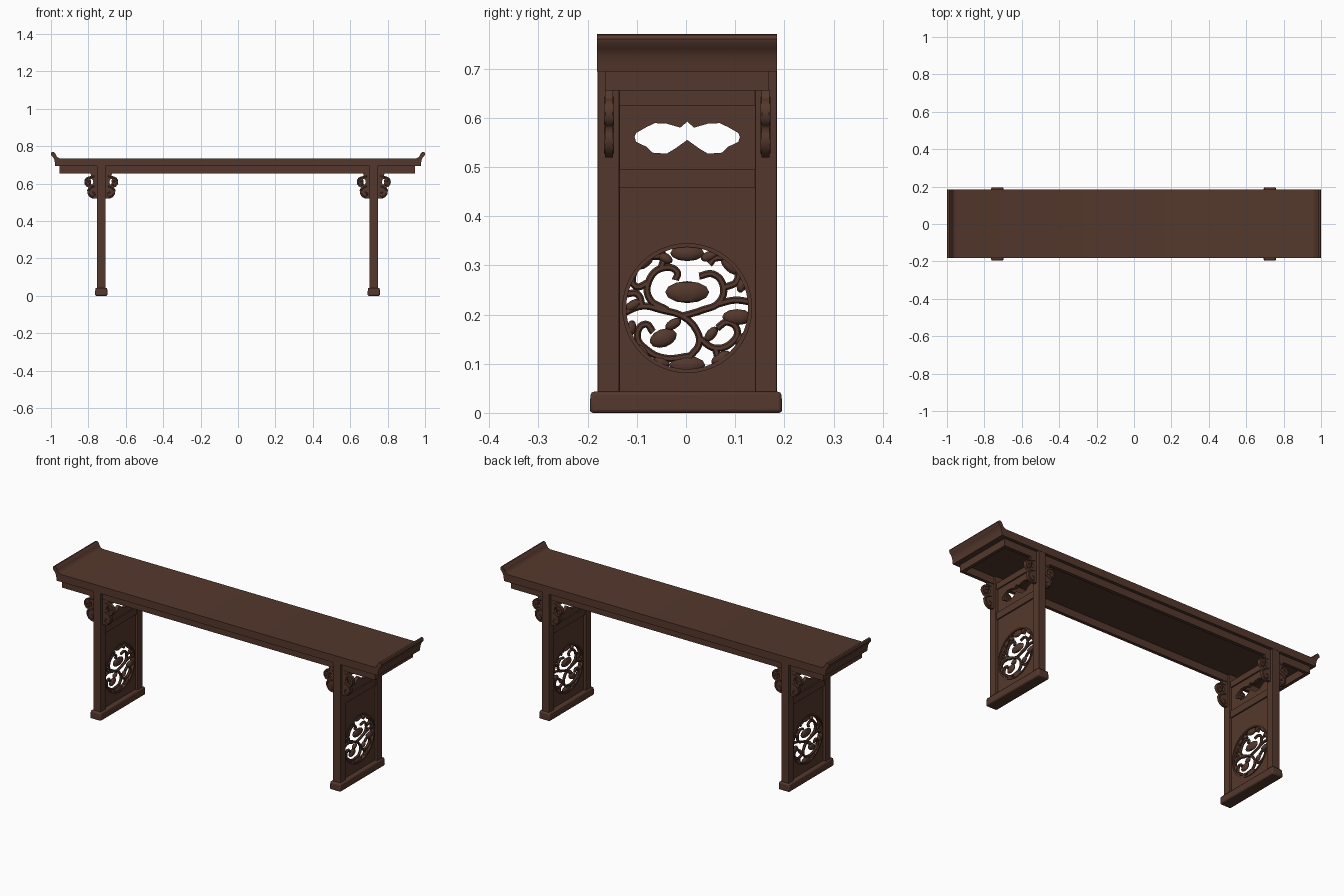
import bpy, bmesh, math
from mathutils import Matrix, Vector

if "Cube" in bpy.data.objects:
    bpy.data.objects.remove(bpy.data.objects["Cube"])

wood = bpy.data.materials.new("dark_brown_wood")
wood.diffuse_color = (0.088, 0.039, 0.025, 1)
wood.use_nodes = True
wood.node_tree.nodes["Principled BSDF"].inputs["Base Color"].default_value = wood.diffuse_color
YC = 0.0025                       # middle of the table in depth
AXES = {'x': Matrix(((0, 0, 1, 0), (1, 0, 0, 0), (0, 1, 0, 0), (0, 0, 0, 1))),
        'y': Matrix(((1, 0, 0, 0), (0, 0, -1, 0), (0, 1, 0, 0), (0, 0, 0, 1)))}


def finish(name, bm, bevel=0, smooth=False):
    bmesh.ops.remove_doubles(bm, verts=bm.verts, dist=1e-5)
    bmesh.ops.recalc_face_normals(bm, faces=bm.faces)
    me = bpy.data.meshes.new(name)
    bm.to_mesh(me)
    bm.free()
    me.materials.append(wood)
    ob = bpy.data.objects.new(name, me)
    bpy.context.collection.objects.link(ob)
    if bevel:
        m = ob.modifiers.new("soft_edges", 'BEVEL')
        m.width, m.segments, m.limit_method = bevel, 2, 'ANGLE'
    if smooth:
        bpy.ops.object.select_all(action='DESELECT')
        ob.select_set(True)
        bpy.context.view_layer.objects.active = ob
        bpy.ops.object.shade_smooth_by_angle(angle=math.radians(35))
    return ob


def box(name, x0, x1, y0, y1, z0, z1, bevel=0.0):
    bm = bmesh.new()
    bmesh.ops.create_cube(bm, size=1)
    for v in bm.verts:
        v.co = Vector(((x0 + x1) / 2 + v.co.x * (x1 - x0),
                       (y0 + y1) / 2 + v.co.y * (y1 - y0),
                       (z0 + z1) / 2 + v.co.z * (z1 - z0)))
    return finish(name, bm, bevel)


def curve_bmesh(cu, matrix):
    """Turn a temporary curve into mesh data placed by matrix."""
    tmp = bpy.data.objects.new("tmp", cu)
    bpy.context.collection.objects.link(tmp)
    bpy.context.view_layer.update()
    ev = tmp.evaluated_get(bpy.context.evaluated_depsgraph_get())
    me = bpy.data.meshes.new_from_object(ev)
    bm = bmesh.new()
    bm.from_mesh(me)
    bm.transform(matrix)
    bpy.data.objects.remove(tmp)
    bpy.data.meshes.remove(me)
    return bm


def plate(name, axis, centre, thick, outlines, bevel=0, smooth=False):
    """Extruded outline; further outlines inside the first are holes."""
    cu = bpy.data.curves.new("tmp", 'CURVE')
    cu.dimensions, cu.fill_mode, cu.extrude = '2D', 'BOTH', thick / 2
    for pts in outlines:
        s = cu.splines.new('POLY')
        s.points.add(len(pts) - 1)
        for p, (a, b) in zip(s.points, pts):
            p.co = (a, b, 0, 1)
        s.use_cyclic_u = True
    off = (centre, 0, 0) if axis == 'x' else (0, centre, 0)
    return finish(name, curve_bmesh(cu, Matrix.Translation(off) @ AXES[axis]), bevel, smooth)


def tubes(name, axis, offset, paths, radius):
    """Round rods along smooth paths drawn in a plane."""
    cu = bpy.data.curves.new("tmp", 'CURVE')
    cu.dimensions, cu.bevel_depth, cu.bevel_resolution = '3D', radius, 1
    cu.resolution_u, cu.use_fill_caps = 6, True
    for pts in paths:
        s = cu.splines.new('BEZIER')
        s.bezier_points.add(len(pts) - 1)
        for p, (a, b) in zip(s.bezier_points, pts):
            p.co = (a, b, 0)
            p.handle_left_type = p.handle_right_type = 'AUTO'
    return finish(name, curve_bmesh(cu, Matrix.Translation(offset) @ AXES[axis]), 0, True)


def circle(cx, cy, r, n=48):
    return [(cx + r * math.cos(2 * math.pi * i / n), cy + r * math.sin(2 * math.pi * i / n))
            for i in range(n)]


def rect(a0, a1, b0, b1):
    return [(a0, b0), (a1, b0), (a1, b1), (a0, b1)]


# Table top with upturned rolled ends
end = [(0.977, 0.694), (0.979, 0.712), (0.982, 0.727), (0.989, 0.741), (0.998, 0.750),
       (1.0, 0.760), (0.996, 0.768), (0.987, 0.770), (0.979, 0.764), (0.972, 0.750),
       (0.965, 0.740), (0.953, 0.735)]
plate("table_top", 'y', YC, 0.366, [end + [(-x, z) for x, z in reversed(end)]], 0, True)

# Apron frame under the top
for s, side in ((-1, "front"), (1, "back")):
    y = YC + s * 0.157
    box(side + "_apron", -0.955, 0.947, y - 0.009, y + 0.009, 0.655, 0.696)
for x, side in ((-0.946, "left"), (0.938, "right")):
    box(side + "_end_apron", x - 0.009, x + 0.009, YC - 0.15, YC + 0.15, 0.655, 0.696)

# Cloud-shaped opening: right half, mirrored
cloud = [(0, 0.592), (0.014, 0.580), (0.042, 0.588), (0.066, 0.589), (0.083, 0.581),
         (0.104, 0.569), (0.107, 0.561), (0.104, 0.551), (0.083, 0.541), (0.071, 0.529),
         (0.042, 0.527), (0.025, 0.537), (0, 0.555)]
cloud = [(YC + y, z) for y, z in cloud] + [(YC - y, z) for y, z in cloud[-2:0:-1]]

# Carved roundel design, in 1/492 units from its centre
VINES = [[(-64, -5), (-45, 2), (-25, -2), (-5, -8), (8, -20), (12, -35), (2, -50), (-2, -60)],
         [(-20, -2), (-38, 10), (-38, 28), (-25, 40), (-10, 36), (-12, 28)],
         [(-5, -8), (15, -2), (32, 6), (36, 22), (26, 34), (12, 32)],
         [(12, -30), (28, -40), (45, -34), (50, -22), (40, -14), (30, -20)],
         [(2, -48), (-22, -50), (-40, -42), (-50, -28), (-42, -16), (-34, -24)],
         [(36, 20), (50, 28), (46, 44), (28, 50), (22, 44)],
         [(-38, 26), (-52, 22), (-54, 34), (-40, 50), (-26, 52)],
         [(-45, 2), (-50, 14), (-62, 14)], [(30, 4), (48, 8), (64, 6)],
         [(-26, 40), (-24, 52), (-30, 62)], [(28, -40), (32, -54)]]
LEAVES = [(0, 16, 22, 11, 0), (0, 55, 17, 8, 0), (50, -9, 15, 8, 0), (-24, -30, 14, 9, 20),
          (0, -57, 18, 9, 0), (-54, 3, 9, 5, 30), (-46, -42, 10, 5, -40), (42, 42, 11, 5, -45),
          (-42, 46, 10, 5, 40), (24, -26, 9, 5, 50), (34, -50, 11, 6, 30), (-56, -20, 8, 5, 80),
          (55, 24, 9, 5, 70), (-14, -16, 9, 5, 30), (22, 52, 9, 5, 20), (-22, 50, 8, 5, -30),
          (-26, -54, 9, 5, -20), (54, -32, 8, 5, 60)]
U, RZ = 1 / 492, 0.213

# Scroll bracket, measured out from the post
BRACKET = [(-0.003, 0.657), (0.036, 0.657), (0.031, 0.641), (0.045, 0.638), (0.060, 0.631),
           (0.068, 0.617), (0.067, 0.598), (0.057, 0.584), (0.045, 0.579), (0.053, 0.566),
           (0.051, 0.545), (0.040, 0.528), (0.022, 0.519), (-0.003, 0.522)]
NOTCH = [(0.024, 0.622), (0.036, 0.626), (0.033, 0.617), (0.034, 0.600), (0.026, 0.594),
         (0.020, 0.606)]
SCROLLS = [[(0.014, 0.640), (0.040, 0.632), (0.060, 0.622), (0.062, 0.600), (0.046, 0.590),
            (0.037, 0.603), (0.046, 0.614), (0.051, 0.606)],
           [(0.012, 0.588), (0.036, 0.576), (0.046, 0.556), (0.036, 0.534), (0.018, 0.532),
            (0.014, 0.548), (0.026, 0.555)]]

for x, side in ((-0.731, "left"), (0.726, "right")):
    # Posts and foot
    for s, fb in ((-1, "front"), (1, "back")):
        y = YC + s * 0.160
        box(f"{side}_{fb}_post", x - 0.0225, x + 0.0225, y - 0.0225, y + 0.0225,
            0.04, 0.696, 0.003)
    bm = bmesh.new()
    bmesh.ops.create_cube(bm, size=1)
    for v in bm.verts:
        t = 0.94 if v.co.z > 0 else 1
        v.co = Vector((x + v.co.x * 0.067 * t, v.co.y * 0.392 * (0.99 if t < 1 else 1),
                       0.0215 + v.co.z * 0.043))
    finish(side + "_foot", bm, 0.007, True)

    # Rails and panels between the posts
    ya, yb = YC - 0.139, YC + 0.139
    box(side + "_upper_rail", x - 0.016, x + 0.016, ya, yb, 0.624, 0.657)
    box(side + "_middle_rail", x - 0.016, x + 0.016, ya, yb, 0.457, 0.495)
    plate(side + "_cloud_panel", 'x', x, 0.018, [rect(ya, yb, 0.494, 0.626), cloud])
    plate(side + "_lower_panel", 'x', x, 0.018,
          [rect(ya, yb, 0.04, 0.459), circle(YC, RZ, 0.130)])

    # Openwork roundel: ring, vines and leaves
    plate(side + "_roundel_ring", 'x', x, 0.026,
          [circle(YC, RZ, 0.132), circle(YC, RZ, 0.124)], 0, True)
    tubes(side + "_roundel_vines", 'x', (x, YC, RZ),
          [[(a * U, b * U) for a, b in p] for p in VINES], 0.0072)
    bm = bmesh.new()
    for a, b, w, h, rot in LEAVES:
        bmesh.ops.create_uvsphere(
            bm, u_segments=10, v_segments=6, radius=1,
            matrix=Matrix.Translation((x, YC + a * U, RZ + b * U))
            @ Matrix.Rotation(math.radians(rot), 4, 'X')
            @ Matrix.Diagonal((0.011, w * U, h * U, 1)))
    finish(side + "_roundel_leaves", bm, 0, True)

    # Scroll brackets either side of each post
    for s, fb in ((-1, "front"), (1, "back")):
        y = YC + s * 0.159
        for d, io in ((-1, "a"), (1, "b")):
            place = lambda pts: [(x + d * (0.0225 + u), z) for u, z in pts]
            plate(f"{side}_{fb}_bracket_{io}", 'y', y, 0.016, [place(BRACKET), place(NOTCH)])
            for face in (-1, 1):
                tubes(f"{side}_{fb}_scroll_{io}", 'y', (0, y + face * 0.007, 0),
                      [place(p) for p in SCROLLS], 0.004)
